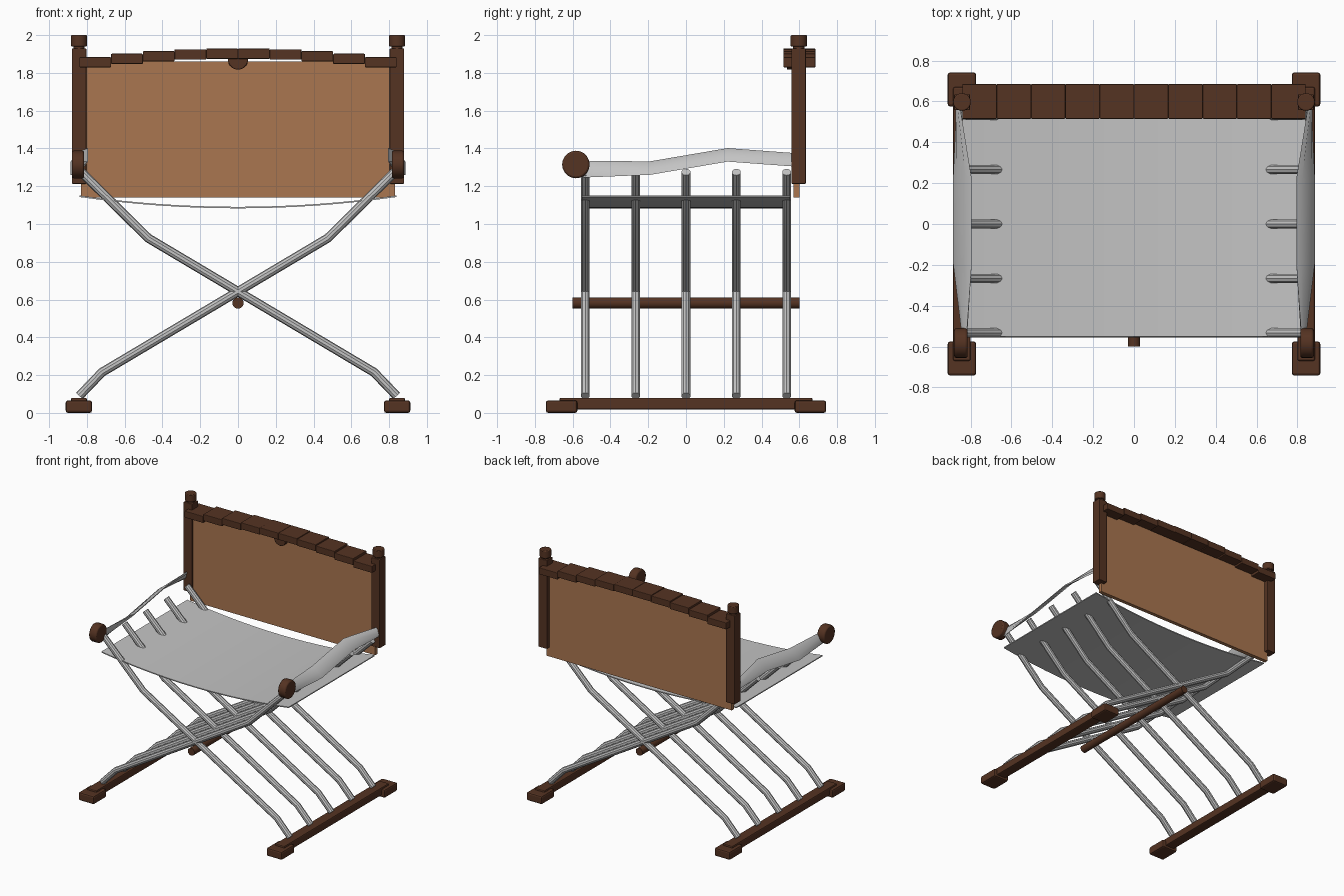
import bpy, bmesh
from math import sin, cos, pi, radians
from mathutils import Vector, Matrix

cube = bpy.data.objects.get("Cube")
if cube:
    bpy.data.objects.remove(cube)


def material(name, rgb):
    m = bpy.data.materials.new(name)
    m.use_nodes = True
    m.diffuse_color = (*rgb, 1)
    m.node_tree.nodes["Principled BSDF"].inputs["Base Color"].default_value = (*rgb, 1)
    return m


wood = material("dark wood", (0.09, 0.033, 0.016))
leather = material("tan leather", (0.4, 0.18, 0.08))
steel = material("pale grey", (0.55, 0.55, 0.55))


def finish(name, bm, mat, smooth=False):
    bmesh.ops.recalc_face_normals(bm, faces=bm.faces)
    mesh = bpy.data.meshes.new(name)
    bm.to_mesh(mesh)
    bm.free()
    mesh.materials.append(mat)
    ob = bpy.data.objects.new(name, mesh)
    bpy.context.collection.objects.link(ob)
    if smooth:
        bpy.ops.object.select_all(action='DESELECT')
        bpy.context.view_layer.objects.active = ob
        ob.select_set(True)
        bpy.ops.object.shade_smooth_by_angle(angle=radians(35))
    return ob


def bevel(ob, width):
    mod = ob.modifiers.new("Bevel", 'BEVEL')
    mod.width, mod.segments = width, 2
    mod.limit_method, mod.angle_limit = 'ANGLE', radians(50)


def box(name, lo, hi, mat, edge=0.008):
    lo, hi = Vector(lo), Vector(hi)
    bm = bmesh.new()
    bmesh.ops.create_cube(bm, size=1)
    bmesh.ops.scale(bm, vec=hi - lo, verts=bm.verts)
    bmesh.ops.translate(bm, vec=(lo + hi) / 2, verts=bm.verts)
    ob = finish(name, bm, mat)
    if edge:
        bevel(ob, edge)
    return ob


def cylinder(name, centre, radius, depth, axis, mat, edge=0.0):
    turn = {'X': Matrix.Rotation(pi / 2, 4, 'Y'), 'Y': Matrix.Rotation(pi / 2, 4, 'X'),
            'Z': Matrix.Identity(4)}[axis]
    bm = bmesh.new()
    bmesh.ops.create_cone(bm, cap_ends=True, segments=20, radius1=radius, radius2=radius,
                          depth=depth, matrix=Matrix.Translation(centre) @ turn)
    ob = finish(name, bm, mat, True)
    if edge:
        bevel(ob, edge)
    return ob


def loft(name, rings, mat):
    bm = bmesh.new()
    loops = [[bm.verts.new(p) for p in ring] for ring in rings]
    n = len(loops[0])
    for a, b in zip(loops, loops[1:]):
        for i in range(n):
            j = (i + 1) % n
            bm.faces.new((a[i], a[j], b[j], b[i]))
    bm.faces.new(loops[0])
    bm.faces.new(loops[-1])
    return finish(name, bm, mat, True)


def bent_tube(name, path, radius, mat, sides=10):
    # mitred rings along a path lying in a plane of constant y
    pts, rings = [Vector(p) for p in path], []
    for i, p in enumerate(pts):
        d_in = (p - pts[i - 1]).normalized() if i else (pts[1] - p).normalized()
        d_out = (pts[i + 1] - p).normalized() if i < len(pts) - 1 else d_in
        d = (d_in + d_out).normalized()
        side = Vector((-d.z, 0, d.x)) / d.dot(d_in)
        rings.append([p + radius * (cos(t) * side + sin(t) * Vector((0, 1, 0)))
                      for t in (2 * pi * k / sides for k in range(sides))])
    return loft(name, rings, mat)


# crossed legs
leg_path = [(-0.84, 0.09), (-0.72, 0.215), (0.475, 0.925), (0.83, 1.275)]
for row in range(5):
    y = -0.533 + row * 0.2665
    for s, side in ((1, "left"), (-1, "right")):
        bent_tube(f"{side}_leg_{row + 1}", [(s * x, y, z) for x, z in leg_path], 0.024, steel)

# pivot bar
cylinder("pivot_bar", (0, 0, 0.582), 0.03, 1.2, 'Y', wood)

# sagging seat sheet
seat_rings = []
for k in range(17):
    x = -0.84 + k * 0.105
    z = 1.083 + 0.06 * (x / 0.84) ** 2
    seat_rings.append([(x, -0.55, z), (x, 0.55, z), (x, 0.55, z + 0.008), (x, -0.55, z + 0.008)])
loft("seat", seat_rings, steel)

# sides
for s, side in ((1, "left"), (-1, "right")):
    def mirrored_box(name, x0, x1, y0, y1, z0, z1, edge=0.008):
        xs = sorted((s * x0, s * x1))
        return box(f"{side}_{name}", (xs[0], y0, z0), (xs[1], y1, z1), wood, edge)

    # floor runner with end feet
    mirrored_box("runner", 0.8, 0.885, -0.67, 0.67, 0.018, 0.08)
    mirrored_box("front_foot", 0.773, 0.912, -0.742, -0.575, 0, 0.066, 0.012)
    mirrored_box("back_foot", 0.773, 0.912, 0.575, 0.742, 0, 0.066, 0.012)

    # back post and finial
    mirrored_box("back_post", 0.803, 0.88, 0.558, 0.635, 1.213, 1.93, 0.004)
    cylinder(f"{side}_finial_neck", (s * 0.842, 0.597, 1.935), 0.03, 0.03, 'Z', wood)
    cylinder(f"{side}_finial", (s * 0.842, 0.597, 1.97), 0.043, 0.06, 'Z', wood, 0.005)

    # arm knob
    cylinder(f"{side}_arm_knob", (s * 0.847, -0.583, 1.315), 0.073, 0.066, 'X', wood, 0.01)

    # twisted arm strap: y, x, z, half width, tilt
    rings = []
    for y, x, z, w, tilt in ((-0.6, 0.83, 1.295, 0.045, 110), (-0.53, 0.83, 1.29, 0.045, 105),
                             (-0.19, 0.84, 1.296, 0.058, 142), (0.22, 0.84, 1.366, 0.058, 142),
                             (0.6, 0.862, 1.338, 0.036, 100)):
        a = radians(tilt)
        u = Vector((s * cos(a), 0, sin(a)))
        v = Vector((-s * sin(a), 0, cos(a))) * 0.009
        c = Vector((s * x, y, z))
        rings.append([c - u * w, c - u * w * 0.5 + v, c + u * w * 0.5 + v,
                      c + u * w, c + u * w * 0.5 - v, c - u * w * 0.5 - v])
    loft(f"{side}_arm_strap", rings, steel)

# back panel
box("back_panel", (-0.83, 0.57, 1.14), (0.83, 0.6, 1.86), leather, 0)

# stepped top rail
for k in range(10):
    x = -0.84 + k * 0.168
    top = 1.929 - 0.08 * ((x + 0.084) / 1.0) ** 2
    box(f"top_rail_block_{k + 1}", (x, 0.515, top - 0.054), (x + 0.168, 0.685, top), wood, 0.004)

# round boss under the rail
cylinder("rail_boss", (0, 0.552, 1.87), 0.053, 0.035, 'Y', wood, 0.004)
